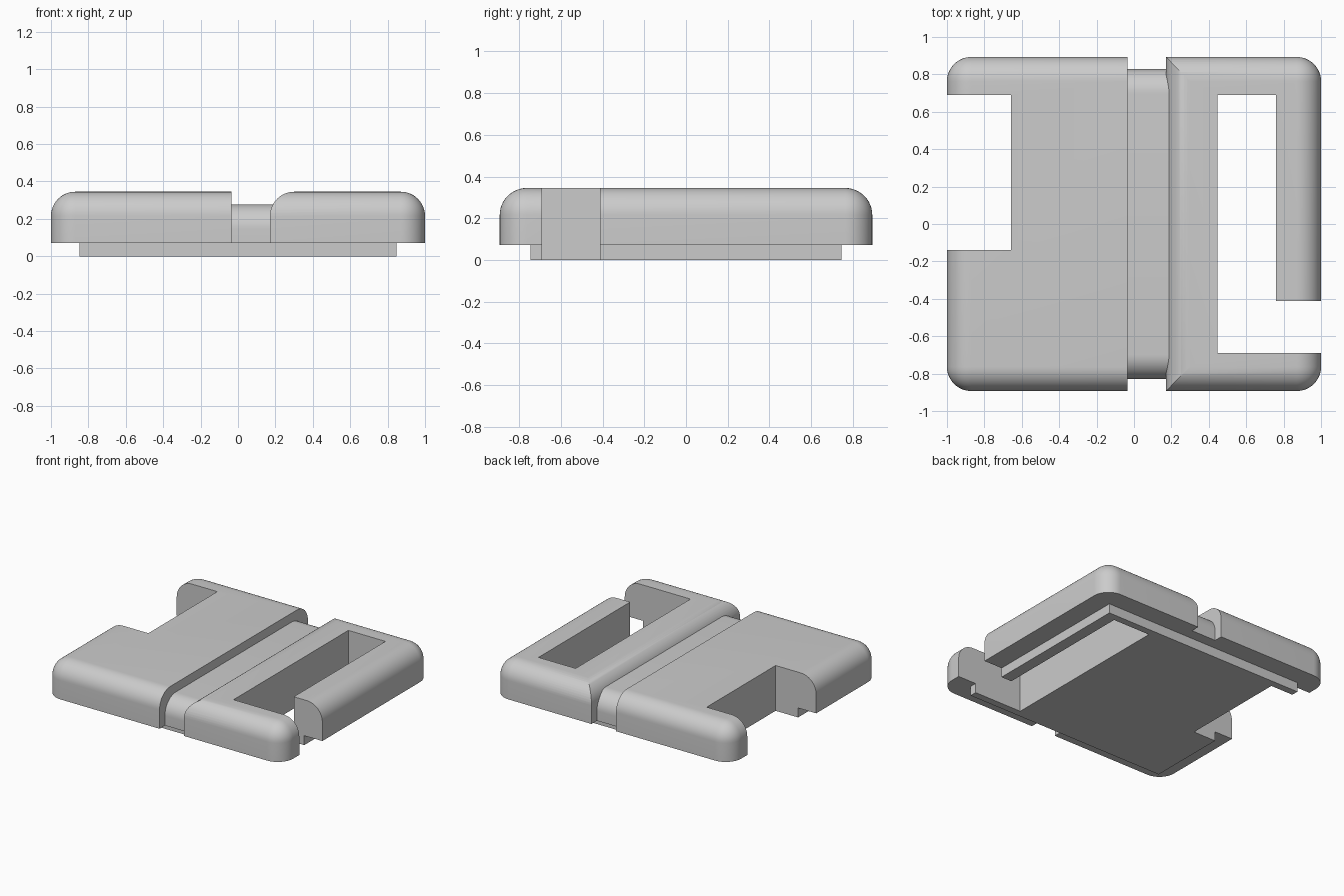
import bpy
import bmesh
import math

cube = bpy.data.objects.get("Cube")
if cube:
    bpy.data.objects.remove(cube, do_unlink=True)

# Main dimensions
HALF_X, HALF_Y = 1.0, 0.893
STEP, TOP = 0.072, 0.345
RADIUS = 0.13
SEGMENTS = 12
GROOVE_LEFT, GROOVE_RIGHT = -0.036, 0.171

grey = bpy.data.materials.new("plain grey")
grey.use_nodes = True
grey.diffuse_color = (0.6, 0.6, 0.6, 1)
grey.node_tree.nodes["Principled BSDF"].inputs["Base Color"].default_value = (0.6, 0.6, 0.6, 1)


def block(name, low, high, rounded=None):
    """Box between two corners; rounded(edge) picks the edges to round over."""
    bm = bmesh.new()
    bmesh.ops.create_cube(bm, size=1)
    for v in bm.verts:
        v.co = [high[i] if v.co[i] > 0 else low[i] for i in range(3)]
    if rounded:
        edges = [e for e in bm.edges if rounded(e)]
        bmesh.ops.bevel(bm, geom=edges, offset=RADIUS, segments=SEGMENTS,
                        profile=0.5, affect='EDGES', clamp_overlap=False)
    mesh = bpy.data.meshes.new(name)
    bm.to_mesh(mesh)
    bm.free()
    mesh.materials.append(grey)
    obj = bpy.data.objects.new(name, mesh)
    bpy.context.collection.objects.link(obj)
    return obj


def activate(obj):
    bpy.ops.object.select_all(action='DESELECT')
    obj.select_set(True)
    bpy.context.view_layer.objects.active = obj


def carve(obj, cutter, operation='DIFFERENCE'):
    activate(obj)
    mod = obj.modifiers.new("carve", 'BOOLEAN')
    mod.operation = operation
    mod.solver = 'EXACT'
    mod.object = cutter
    bpy.ops.object.modifier_apply(modifier=mod.name)


def middle(edge):
    return (edge.verts[0].co + edge.verts[1].co) / 2


def upright_or_top(edge):
    a, b = (v.co for v in edge.verts)
    return abs(a.z - b.z) > 0.1 or middle(edge).z > TOP - 0.01


def shell(name):
    return block(name, (-HALF_X, -HALF_Y, STEP), (HALF_X, HALF_Y, TOP), upright_or_top)


# Left and right halves, both trimmed from the same soft-cornered shell
trim_left = block("left_trim", (-2, -2, -1), (GROOVE_LEFT, 2, 1))
trim_right = block("right_trim", (GROOVE_RIGHT, -2, -1), (2, 2, TOP),
                   lambda e: middle(e).z > TOP - 0.01 and middle(e).x < GROOVE_RIGHT + 0.01)
wide_half = shell("wide_half")
carve(wide_half, trim_left, 'INTERSECT')
slotted_half = shell("slotted_half")
# Trim is slightly taller than the shell away from the rounded edge
trim_right.scale.z = 1.0002
carve(slotted_half, trim_right, 'INTERSECT')

# Lower bridge in the groove, rounded over at front and back
bridge = block("groove_bridge", (GROOVE_LEFT, -0.828, STEP), (0.21, 0.828, 0.277),
               lambda e: middle(e).z > 0.27 and abs(middle(e).y) > 0.8)

# Inset plate underneath
base_plate = block("base_plate", (-0.847, -0.745, 0), (0.847, 0.745, STEP))

# Through openings: side notch, long slot and its side entry
notch = block("notch_cutter", (-2, -0.139, -1), (-0.658, 0.691, 1))
slot = block("slot_cutter", (0.446, -0.691, -1), (0.759, 0.691, 1))
entry = block("entry_cutter", (0.6, -0.691, -1), (2, -0.413, 1))
carve(wide_half, notch)
for part in (slotted_half, base_plate):
    for cutter in (slot, entry):
        carve(part, cutter)
carve(base_plate, notch)

for helper in (trim_left, trim_right, notch, slot, entry):
    bpy.data.objects.remove(helper, do_unlink=True)

for part in (wide_half, slotted_half, bridge, base_plate):
    activate(part)
    bpy.ops.object.shade_smooth_by_angle(angle=math.radians(30))
